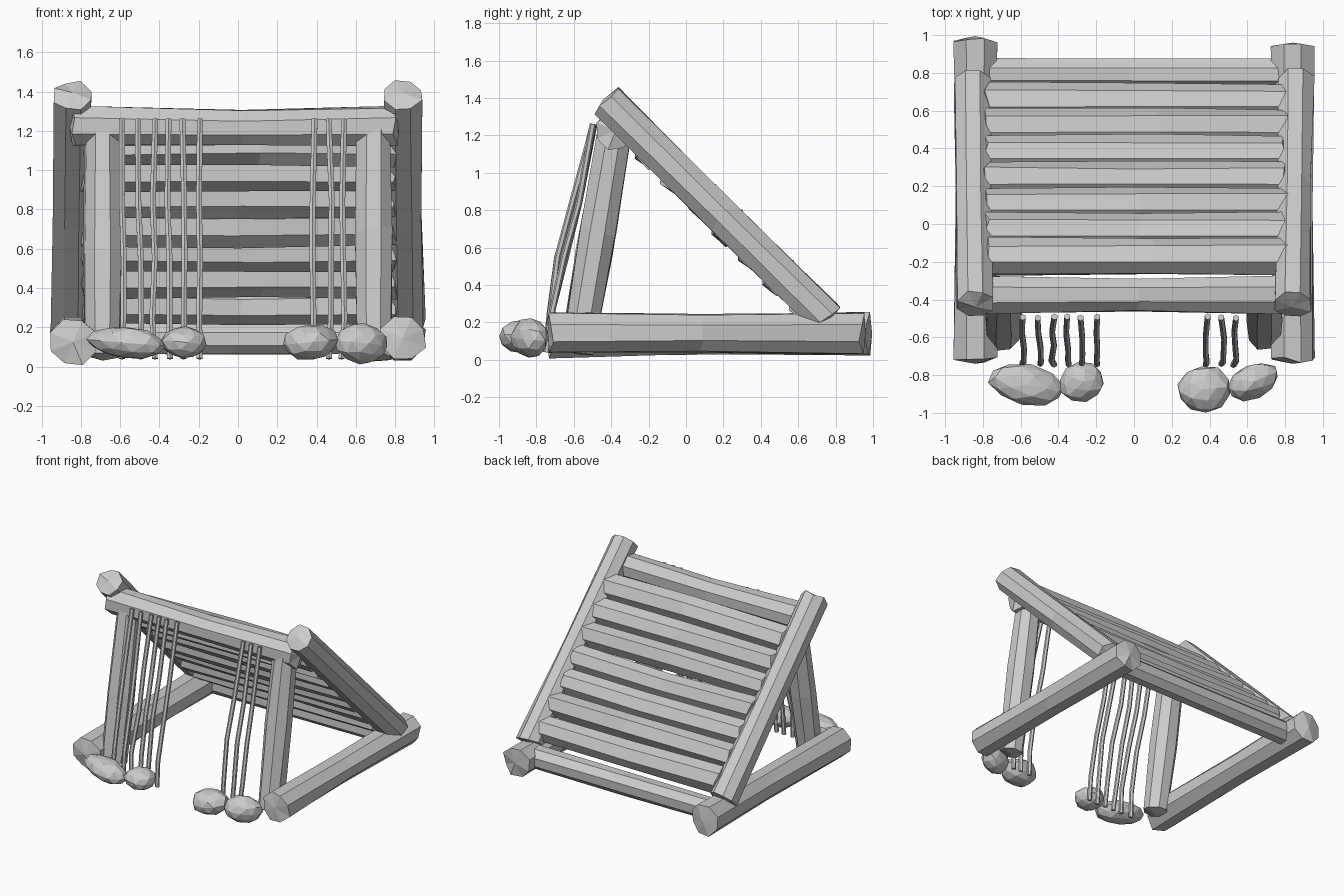
import bpy, bmesh, math, random
from mathutils import Vector, Matrix

if "Cube" in bpy.data.objects:
    bpy.data.objects.remove(bpy.data.objects["Cube"], do_unlink=True)

rng = random.Random(4)
grey = bpy.data.materials.new("light_grey")
grey.use_nodes = True
grey.diffuse_color = (0.6, 0.6, 0.6, 1)
grey.node_tree.nodes["Principled BSDF"].inputs["Base Color"].default_value = (0.6, 0.6, 0.6, 1)


def finish(name, bm):
    bmesh.ops.recalc_face_normals(bm, faces=bm.faces)
    mesh = bpy.data.meshes.new(name)
    bm.to_mesh(mesh)
    bm.free()
    mesh.materials.append(grey)
    obj = bpy.data.objects.new(name, mesh)
    bpy.context.collection.objects.link(obj)


def tube(name, points, radii, sides, rough=0.0, bulge=0.0):
    """Faceted pole through the points, with uneven rings and fanned ends."""
    pts = [Vector(p) for p in points]
    axis = (pts[-1] - pts[0]).normalized()
    side = axis.cross(Vector((0, 0, 1)))
    if side.length < 0.5:
        side = Vector((1, 0, 0))
    side = (side - axis * side.dot(axis)).normalized()
    up = side.cross(axis)
    bm = bmesh.new()
    rings = []
    for p, r in zip(pts, radii):
        ring = []
        for k in range(sides):
            a = math.tau * (k + 0.5) / sides
            rr = r * (1 + rng.uniform(-rough, rough))
            shift = axis * rng.uniform(-rough, rough) * r * 2
            ring.append(bm.verts.new(p + shift + (side * math.cos(a) + up * math.sin(a)) * rr))
        rings.append(ring)
    for a, b in zip(rings, rings[1:]):
        for k in range(sides):
            n = (k + 1) % sides
            bm.faces.new((a[k], a[n], b[n], b[k]))
    for ring, tip in ((rings[0], pts[0] - axis * bulge), (rings[-1], pts[-1] + axis * bulge)):
        centre = bm.verts.new(tip)
        for k in range(sides):
            bm.faces.new((ring[k], ring[(k + 1) % sides], centre))
    finish(name, bm)


def log(name, start, end, r, waist=0.93, sides=8, rough=0.07, bulge=0.02, sag=0.0):
    """Log whose middle is a little thinner or thicker than its ends."""
    a, b = Vector(start), Vector(end)
    mid = a.lerp(b, rng.uniform(0.45, 0.58)) + Vector((0, 0, sag))
    tube(name, (a, mid, b), (r, r * waist, r), sides, rough, bulge)


def rock(name, centre, half, turn, tilt):
    bm = bmesh.new()
    bmesh.ops.create_icosphere(bm, subdivisions=2, radius=1)
    for v in bm.verts:
        v.co *= rng.uniform(0.93, 1.07)
    shape = (Matrix.Translation(centre) @ Matrix.Rotation(turn, 4, 'Z')
             @ Matrix.Rotation(tilt, 4, 'Y') @ Matrix.Diagonal((*half, 1)))
    bmesh.ops.transform(bm, matrix=shape, verts=bm.verts)
    finish(name, bm)


# Side frames: ground log, sloping beam and front post on each side
for label, s in (("left", 1), ("right", -1)):
    back = 0.94 if s > 0 else 0.975
    front_z = 0.145 if s > 0 else 0.125
    log(label + "_ground_log", (s * 0.84, -0.72, front_z), (s * 0.84, back, 0.14), 0.12, 0.91)
    log(label + "_sloping_beam", (s * 0.84, -0.425, 1.38), (s * 0.855, 0.75, 0.22), 0.102, 0.97)
    log(label + "_front_post", (s * 0.69, -0.58, 0.05), (s * 0.69, -0.385, 1.205), 0.094, 1.1)

# Ridge and rear rail
log("ridge_log", (-0.84, -0.375, 1.225), (0.80, -0.375, 1.225), 0.104, 0.9, rough=0.08, sag=-0.01)
log("rear_rail", (-0.8, 0.792, 0.142), (0.8, 0.792, 0.142), 0.088, 0.97)

# Roof slats, spaced evenly down the slope and nearly touching
for i in range(7):
    y = -0.178 + 0.137 * i
    z = 1.36 - (y + 0.42) * 0.985
    log(f"roof_slat_{i + 1}", (-0.78, y, z), (0.80, y, z), 0.101, 0.99,
        sides=7, rough=0.09, bulge=0.03, sag=rng.uniform(-0.012, 0.012))

# Hanging cords, bowed by differing amounts
cords = (-0.585, -0.50, -0.43, -0.355, -0.275, -0.20, 0.385, 0.47, 0.535)
for i, x in enumerate(cords):
    bow = rng.uniform(0, 0.04)
    path = []
    for y, z in ((-0.495, 1.26), (-0.565 - bow, 0.84), (-0.645 - bow, 0.55),
                 (-0.725, 0.24), (-0.745, 0.04)):
        path.append((x + rng.uniform(-0.01, 0.01), y + rng.uniform(-0.006, 0.006), z))
    tube(f"cord_{i + 1}", path, [0.017] * len(path), 6)

# Stones weighing down the front
rock("stone_1", (-0.57, -0.85, 0.122), (0.2, 0.106, 0.083), -0.22, 0.08)
rock("stone_2", (-0.275, -0.835, 0.122), (0.12, 0.105, 0.083), 0.2, 0.1)
rock("stone_3", (0.37, -0.875, 0.125), (0.14, 0.125, 0.092), 0.1, -0.1)
rock("stone_4", (0.63, -0.835, 0.117), (0.14, 0.09, 0.1), 0.4, 0.1)
